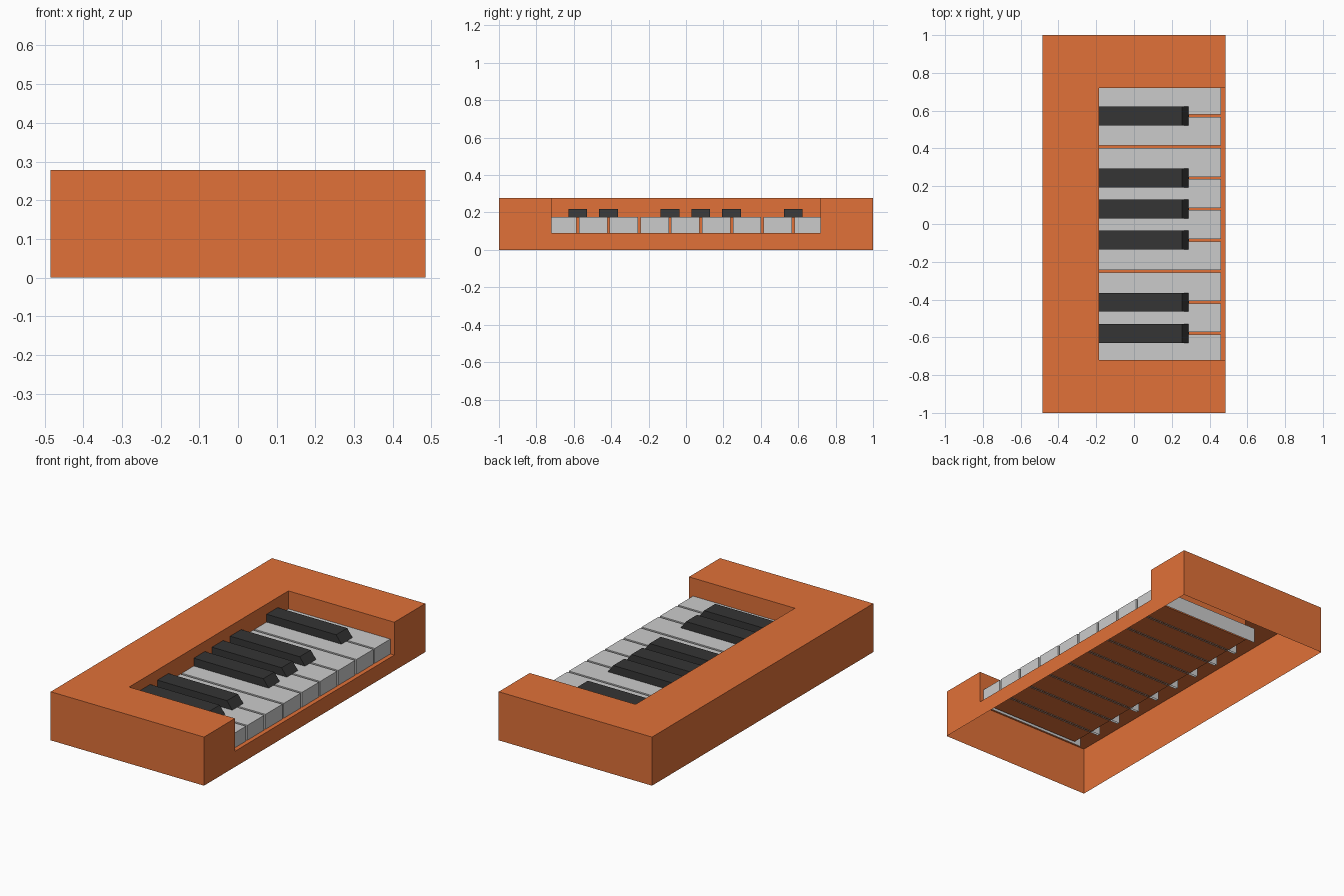
import bpy, bmesh

if "Cube" in bpy.data.objects:
    bpy.data.objects.remove(bpy.data.objects["Cube"])


def make_object(name, polygons, material=None):
    """Open shell from a few flat polygons sharing corners."""
    bm = bmesh.new()
    for poly in polygons:
        bm.faces.new([bm.verts.new(p) for p in poly])
    bmesh.ops.remove_doubles(bm, verts=bm.verts, dist=1e-5)
    bmesh.ops.recalc_face_normals(bm, faces=bm.faces)
    mesh = bpy.data.meshes.new(name)
    bm.to_mesh(mesh)
    bm.free()
    if material:
        mesh.materials.append(material)
    obj = bpy.data.objects.new(name, mesh)
    bpy.context.collection.objects.link(obj)
    return obj


def make_material(name, color):
    mat = bpy.data.materials.new(name)
    mat.diffuse_color = (*color, 1)
    mat.use_nodes = True
    mat.node_tree.nodes["Principled BSDF"].inputs["Base Color"].default_value = mat.diffuse_color
    return mat


def make_key(name, y, width, z0, z1, profile_front, profile_top, material=None):
    """Key without underside or back: two sides, top and front."""
    ya, yb = y - width / 2, y + width / 2
    prof = [(KEY_BACK, z0), (profile_front, z0), (profile_top, z1), (KEY_BACK, z1)]
    a, b = ([(x, yy, z) for x, z in prof] for yy in (ya, yb))
    polys = [a, b[::-1]] + [(a[i], b[i], b[i + 1], a[i + 1]) for i in (1, 2)]
    return make_object(name, polys, material)


orange = make_material("orange_case", (0.75, 0.165, 0.04))
black = make_material("dark_keys", (0.035, 0.035, 0.035))

X, Y, H = 0.485, 1.0, 0.278          # case half sizes and height
RX, RY, RZ = -0.185, 0.72, 0.09      # recess back, half length, floor
KEY_BACK = -0.24                     # keys continue behind the recess wall

# Case: open-bottomed shell with a recess cut into the top and right side
case = [
    [(X, -Y, H), (X, -RY, H), (RX, -RY, H), (RX, RY, H),
     (X, RY, H), (X, Y, H), (-X, Y, H), (-X, -Y, H)],
    [(X, -Y, 0), (X, Y, 0), (X, Y, H), (X, RY, H),
     (X, RY, RZ), (X, -RY, RZ), (X, -RY, H), (X, -Y, H)],
    [(-X, -Y, 0), (-X, Y, 0), (-X, Y, H), (-X, -Y, H)],
    [(RX, -RY, RZ), (RX, RY, RZ), (RX, RY, H), (RX, -RY, H)],
    [(X, -RY, RZ), (X, RY, RZ), (RX, RY, RZ), (RX, -RY, RZ)],
]
for s in (-1, 1):
    case.append([(-X, s * Y, 0), (X, s * Y, 0), (X, s * Y, H), (-X, s * Y, H)])
    case.append([(RX, s * RY, RZ), (X, s * RY, RZ), (X, s * RY, H), (RX, s * RY, H)])
make_object("case", case, orange)

# White keys: nine, the outer ones tucked slightly into the case
PITCH, SHIFT = 0.1645, -0.003
for i in range(9):
    make_key(f"white_key_{i + 1}", (i - 4) * PITCH + SHIFT, 0.152,
             RZ - 0.003, 0.175, 0.46, 0.46)

# Black keys: centred on selected gaps, with sloping fronts
for n, gap in enumerate((-3.5, -2.5, -0.5, 0.5, 1.5, 3.5)):
    make_key(f"black_key_{n + 1}", gap * PITCH + SHIFT, 0.1,
             0.173, 0.22, 0.29, 0.255, black)
